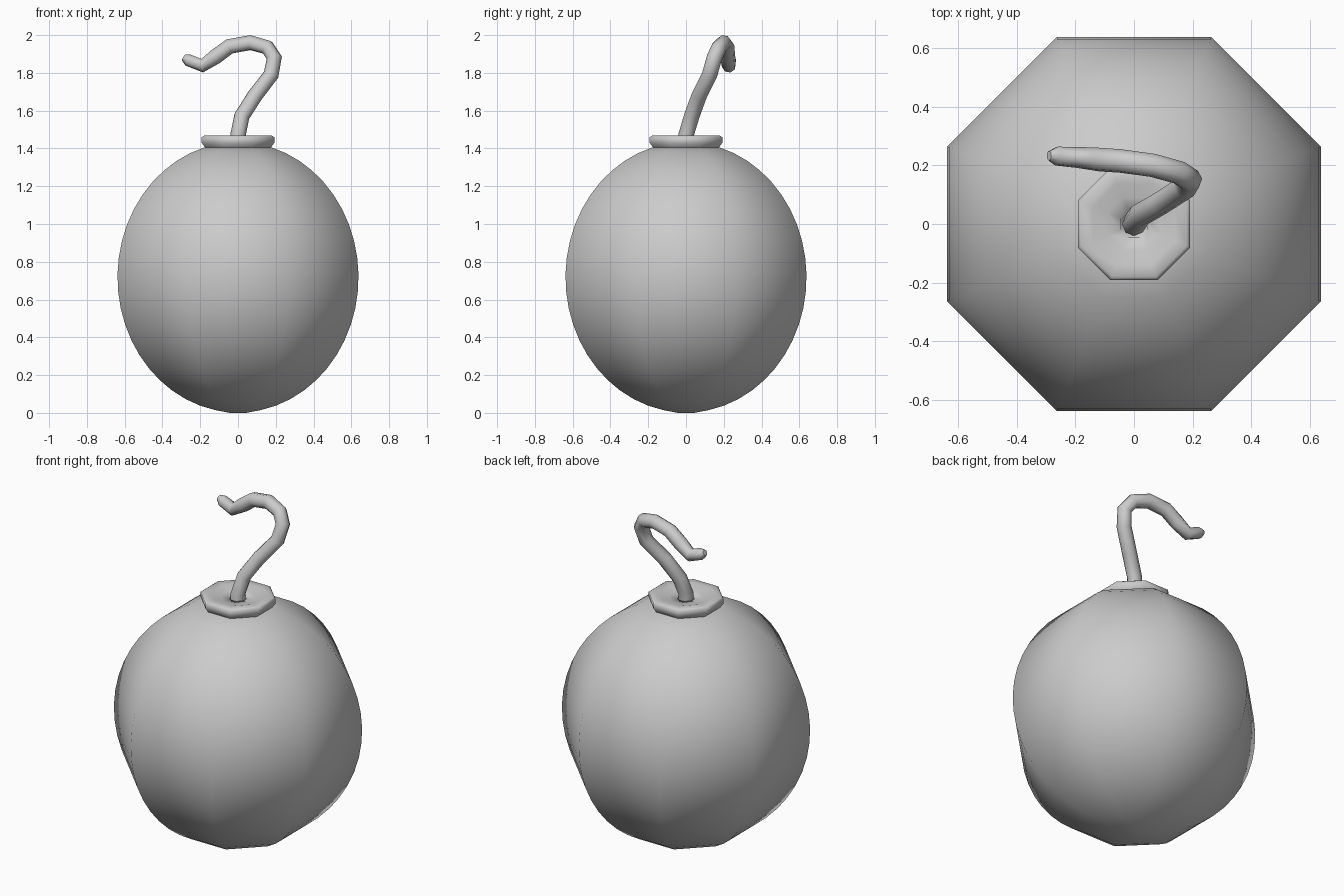
import bpy, bmesh, math

cube = bpy.data.objects.get("Cube")
if cube:
    bpy.data.objects.remove(cube, do_unlink=True)

# One plain grey for everything
grey = bpy.data.materials.new("plain grey")
grey.use_nodes = True
colour = (0.6, 0.6, 0.6, 1)
grey.diffuse_color = colour
grey.node_tree.nodes["Principled BSDF"].inputs["Base Color"].default_value = colour

SIDES = 8


def lathe(name, profile):
    """Spin (flat-to-centre distance, height) pairs into a smooth octagonal solid."""
    bm = bmesh.new()
    rings = []
    for flat, z in profile:
        r = flat / math.cos(math.pi / SIDES)
        angles = [(i + 0.5) * math.tau / SIDES for i in range(SIDES)]
        rings.append([bm.verts.new((r * math.cos(a), r * math.sin(a), z)) for a in angles])
    for low, high in zip(rings, rings[1:]):
        for i in range(SIDES):
            j = (i + 1) % SIDES
            bm.faces.new((low[i], low[j], high[j], high[i]))
    bm.faces.new(rings[0][::-1])
    bm.faces.new(rings[-1])
    mesh = bpy.data.meshes.new(name)
    bm.to_mesh(mesh)
    bm.free()
    mesh.shade_smooth()
    mesh.materials.append(grey)
    obj = bpy.data.objects.new(name, mesh)
    bpy.context.collection.objects.link(obj)
    return obj


# Body: tall ellipse with eight sides
steps = 22
start, end = math.radians(-86), math.radians(74)
body = []
for k in range(steps + 1):
    t = start + (end - start) * k / steps
    body.append((0.638 * math.cos(t), 0.718 + 0.716 * math.sin(t)))
body[0] = (body[0][0], 0)
lathe("body", body)

# Collar: rounded rim with a shallow dish around the fuse
lathe("collar", [(0.16, 1.39), (0.175, 1.405), (0.192, 1.43), (0.192, 1.46),
                 (0.18, 1.468), (0.14, 1.465), (0.09, 1.45), (0.045, 1.445),
                 (0.042, 1.41)])

# Fuse: bent tube that narrows at the tip (x, y, z, thickness)
path = [(0, 0, 1.41, 1), (0, 0, 1.47, 1), (0.02, 0.03, 1.57, 1),
        (0.09, 0.07, 1.68, 1), (0.175, 0.125, 1.79, 1), (0.192, 0.15, 1.88, 1),
        (0.155, 0.175, 1.935, 1), (0.065, 0.2, 1.96, 1), (-0.045, 0.215, 1.94, 1),
        (-0.12, 0.22, 1.885, 1), (-0.19, 0.227, 1.838, 0.9),
        (-0.265, 0.232, 1.868, 0.8), (-0.29, 0.233, 1.882, 0.4)]
curve = bpy.data.curves.new("fuse", "CURVE")
curve.dimensions = "3D"
curve.bevel_depth = 0.041
curve.bevel_resolution = 2
curve.use_fill_caps = True
spline = curve.splines.new("POLY")
spline.points.add(len(path) - 1)
for point, (x, y, z, thick) in zip(spline.points, path):
    point.co = (x, y, z, 1)
    point.radius = thick
curve.materials.append(grey)
fuse = bpy.data.objects.new("fuse", curve)
bpy.context.collection.objects.link(fuse)
bpy.ops.object.select_all(action="DESELECT")
fuse.select_set(True)
bpy.context.view_layer.objects.active = fuse
bpy.ops.object.convert(target="MESH")
bpy.ops.object.shade_smooth_by_angle(angle=math.radians(60))
